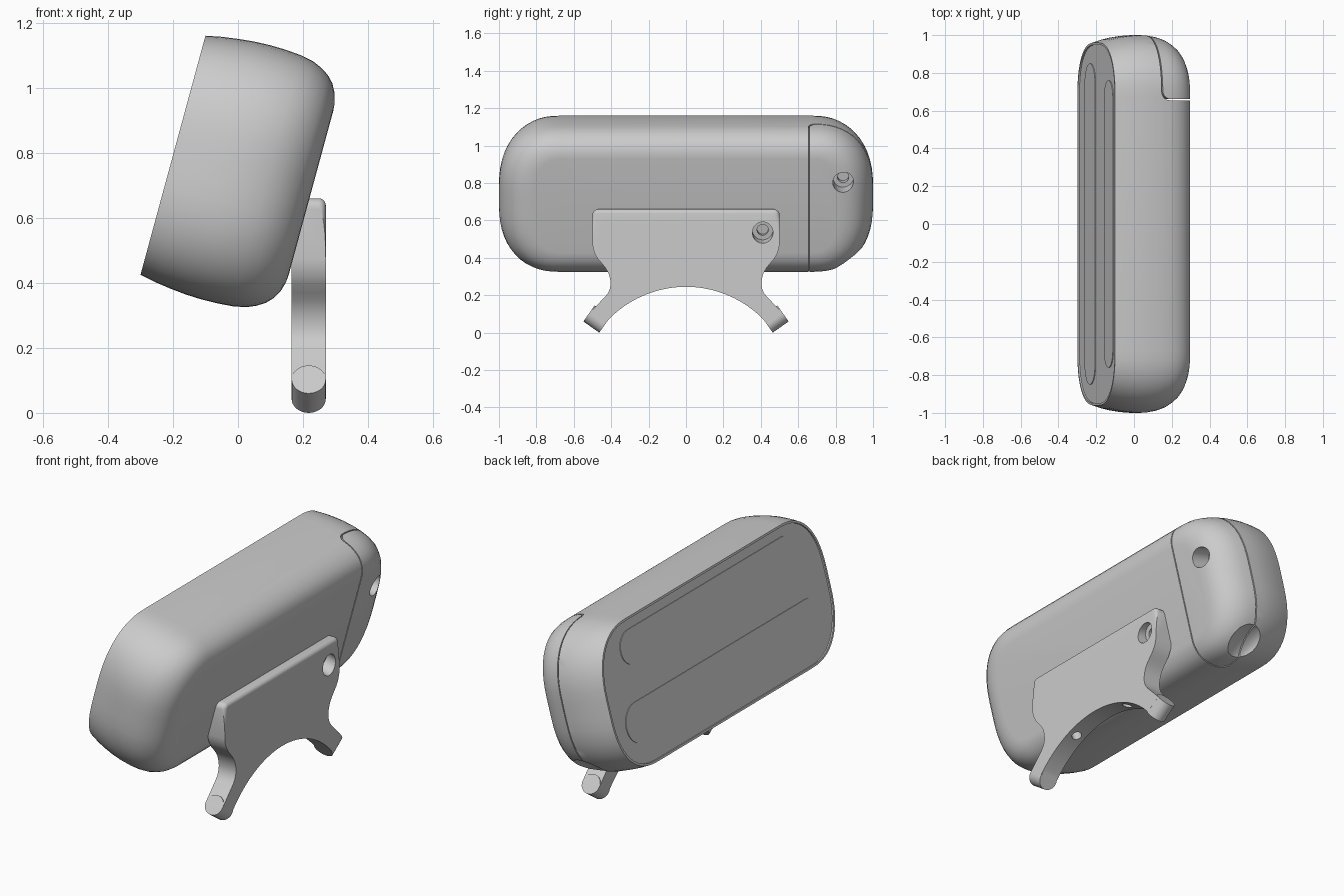
import bpy, bmesh
from math import sin, cos, pi, radians
from mathutils import Vector, Matrix

if "Cube" in bpy.data.objects:
    bpy.data.objects.remove(bpy.data.objects["Cube"])

# Tilted housing frame: local x = depth towards the mount, y = length, z = height
FRAME = Matrix.Translation((-0.2, 0, 0.7925)) @ Matrix.Rotation(radians(15.2), 4, 'Y')
N = FRAME.to_3x3() @ Vector((1, 0, 0))


def finish(name, bm, matrix=None):
    if matrix:
        bm.transform(matrix)
    bmesh.ops.recalc_face_normals(bm, faces=bm.faces)
    me = bpy.data.meshes.new(name)
    bm.to_mesh(me)
    bm.free()
    ob = bpy.data.objects.new(name, me)
    bpy.context.collection.objects.link(ob)
    return ob


def loft(name, rings, matrix=None):
    bm = bmesh.new()
    vs = [[bm.verts.new(p) for p in r] for r in rings]
    k = len(vs[0])
    for a, b in zip(vs, vs[1:]):
        for i in range(k):
            bm.faces.new((a[i], a[(i + 1) % k], b[(i + 1) % k], b[i]))
    bm.faces.new(vs[0])
    bm.faces.new(vs[-1])
    return finish(name, bm, matrix)


def prism(name, pts, vec, matrix=None):
    pts = [Vector(p) for p in pts]
    return loft(name, [pts, [p + Vector(vec) for p in pts]], matrix)


def rod(start, direction, r, length, name="cutter"):
    d = Vector(direction).normalized()
    bm = bmesh.new()
    bmesh.ops.create_cone(bm, cap_ends=True, segments=40, radius1=r, radius2=r, depth=length)
    m = Matrix.Translation(Vector(start) + d * length / 2) @ d.to_track_quat('Z', 'Y').to_matrix().to_4x4()
    return finish(name, bm, m)


def boolean(ob, cutter, op='DIFFERENCE', keep=False):
    mod = ob.modifiers.new("cut", 'BOOLEAN')
    mod.object, mod.operation, mod.solver = cutter, op, 'EXACT'
    bpy.context.view_layer.objects.active = ob
    bpy.ops.object.modifier_apply(modifier=mod.name)
    if not keep:
        bpy.data.objects.remove(cutter)


def smooth(ob, angle=32):
    bpy.ops.object.select_all(action='DESELECT')
    ob.select_set(True)
    bpy.context.view_layer.objects.active = ob
    bpy.ops.object.shade_smooth_by_angle(angle=radians(angle))


def outline(n, hu, hy, p=2.4, seg=14):
    """Rounded housing section at depth n."""
    ry, ru = 0.33 - (1 - hy), 0.36 - (0.405 - hu)
    q = []
    for i in range(seg + 1):
        t = pi / 2 * i / seg
        q.append((hy - ry + ry * max(cos(t), 0) ** (2 / p), hu - ru + ru * max(sin(t), 0) ** (2 / p)))
    r = q[::-1]
    pts = q + [(-y, u) for y, u in r] + [(-y, -u) for y, u in q] + [(y, -u) for y, u in r]
    return [(n, y, u) for y, u in pts]


# Housing shell with a slightly recessed face
SECTIONS = [(0.008, .369, .948), (0, .3695, .9485), (0, .381, .96), (.05, .391, .976), (.1, .398, .988),
            (.15, .403, .996), (.2, .405, 1), (.25, .404, .999), (.3, .4, .99), (.34, .392, .976),
            (.37, .379, .957), (.395, .363, .936), (.415, .342, .91), (.43, .314, .877),
            (.438, .285, .84), (.44, .26, .81)]
rings = [outline(*s) for s in SECTIONS]
housing = loft("housing", rings, FRAME)
cover = loft("end_cover", rings, FRAME)


# Removable end cover: split with a narrow seam
def cover_region(gap):
    n0, y0, r = 0.25 + gap, 0.655 + gap, 0.045
    pts = [(0.6, 0, y0)] + [(n0 + r - r * sin(a), 0, y0 + r - r * cos(a))
                            for a in (pi / 2 * i / 8 for i in range(9))] + [(n0, 0, 1.2), (0.6, 0, 1.2)]
    return prism("cutter", [(n, y, -0.7) for n, _, y in pts], (0, 0, 1.4), FRAME)


boolean(housing, cover_region(0))
boolean(cover, cover_region(0.006), 'INTERSECT')

# Finger notch at the lower corner of the cover
bm = bmesh.new()
bmesh.ops.create_uvsphere(bm, u_segments=32, v_segments=16, radius=1)
notch = finish("cutter", bm, FRAME @ Matrix.Translation((0.29, 0.88, -0.355))
               @ Matrix.Rotation(radians(33), 4, 'X') @ Matrix.Diagonal((0.1, 0.13, 0.05, 1)))
boolean(housing, notch, keep=True)
boolean(cover, notch)

# Screw hole in the cover
top = FRAME @ Vector((0.46, 0.84, 0.13))
boolean(cover, rod(top, -N, 0.055, 0.13))
boolean(cover, rod(top, -N, 0.03, 0.17))

# Two thin raised strips on the face
for label, hy, lo, hi in (("lower", .85, -.25, -.04), ("upper", .76, .14, .32)):
    r, c = (hi - lo) / 2, (hi + lo) / 2
    pts = [(0.004, s * (hy - r) + r * sin(a) * s, c + s * r * cos(a))
           for s in (1, -1) for a in (pi * i / 16 for i in range(17))]
    smooth(prism(label + "_face_strip", pts, (0.008, 0, 0), FRAME))
smooth(housing)
smooth(cover)

# Mounting bracket plate with an arched underside
X0, X1, R, CZ, END = 0.165, 0.27, 0.578, -0.333, radians(48.6)
side = [(0.47 + 0.03 * sin(a), 0.63 + 0.03 * cos(a)) for a in (pi / 2 * i / 6 for i in range(7))]
side += [(.5, .475), (.497, .45), (.487, .42), (.472, .395), (.45, .37), (.43, .345), (.415, .32),
         (.406, .29), (.403, .262), (.406, .238), (.415, .215), (.43, .195), (.5185, .103)]
arch = [(R * sin(END * i / 20), CZ + R * cos(END * i / 20)) for i in range(20, -21, -1)]
profile = side + arch + [(-y, z) for y, z in reversed(side)]
bracket = prism("mount_bracket", [(X0, y, z) for y, z in profile], (X1 - X0, 0, 0))

# Rounded top edge
bm = bmesh.new()
bm.from_mesh(bracket.data)
edges = [e for e in bm.edges if all(v.co.x > X1 - 1e-4 and v.co.z > 0.6299 for v in e.verts)]
bmesh.ops.bevel(bm, geom=edges, offset=0.022, segments=6, profile=0.5, affect='EDGES')
bm.to_mesh(bracket.data)
bm.free()

xm = (X0 + X1) / 2
for s in (-1, 1):
    d = Vector((0, 0.817 * s, 0.577))
    c = Vector((xm, 0.476 * s, 0.073))
    # Round arm end with a counterbored hole
    boolean(bracket, rod(c - d * 0.052, d, 0.0525, 0.104), 'UNION')
    boolean(bracket, rod(c + d * 0.1, -d, 0.042, 0.09))
    boolean(bracket, rod(c + d * 0.1, -d, 0.026, 0.2))
    # Small hole in the arch
    out = Vector((0, sin(0.36) * s, cos(0.36)))
    boolean(bracket, rod(Vector((xm, 0, CZ)) + out * (R - 0.05), out, 0.026, 0.13))
    # Counterbored plate screw hole
    p = Vector((X1, 0.41 * s, 0.535)) + N * 0.05
    boolean(bracket, rod(p, -N, 0.055, 0.105))
    boolean(bracket, rod(p, -N, 0.03, 0.25))
smooth(bracket)
